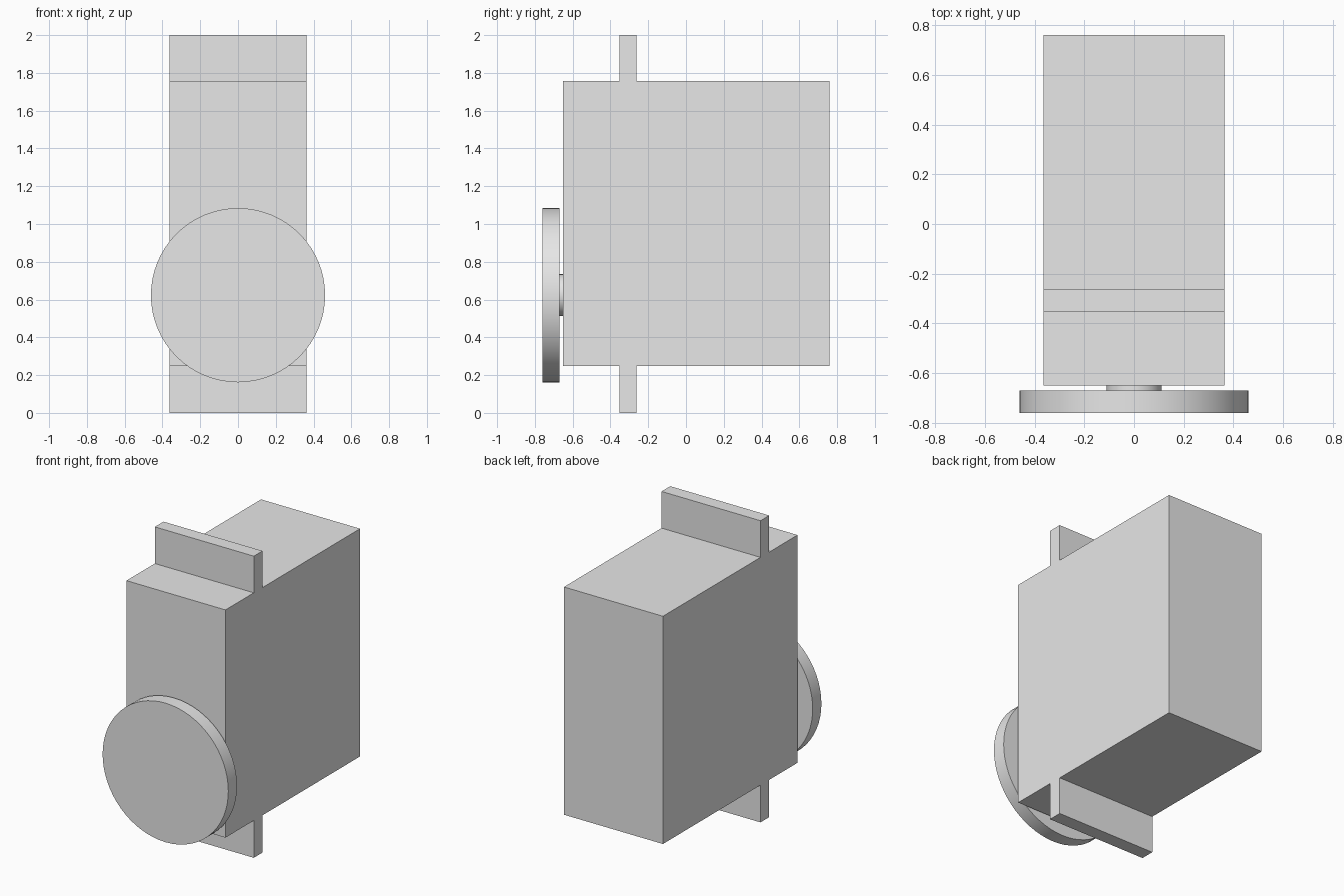
import bpy, bmesh, math
from mathutils import Matrix, Vector

cube = bpy.data.objects.get("Cube")
if cube:
    bpy.data.objects.remove(cube, do_unlink=True)

grey = bpy.data.materials.new("light grey")
grey.use_nodes = True
grey.diffuse_color = (0.8, 0.8, 0.8, 1)
grey.node_tree.nodes["Principled BSDF"].inputs["Base Color"].default_value = (0.8, 0.8, 0.8, 1)


def finish(name, bm):
    bmesh.ops.recalc_face_normals(bm, faces=bm.faces)
    mesh = bpy.data.meshes.new(name)
    bm.to_mesh(mesh)
    bm.free()
    mesh.materials.append(grey)
    obj = bpy.data.objects.new(name, mesh)
    bpy.context.collection.objects.link(obj)
    return obj


def disc(name, radius, y_front, y_back, z, sides=64):
    """Cylinder lying along y, smooth around its rim."""
    bm = bmesh.new()
    place = Matrix.Translation((0, (y_front + y_back) / 2, z)) @ Matrix.Rotation(math.pi / 2, 4, "X")
    bmesh.ops.create_cone(bm, cap_ends=True, segments=sides, radius1=radius, radius2=radius,
                          depth=y_back - y_front, matrix=place)
    obj = finish(name, bm)
    bpy.ops.object.select_all(action="DESELECT")
    obj.select_set(True)
    bpy.context.view_layer.objects.active = obj
    bpy.ops.object.shade_smooth_by_angle(angle=math.radians(30))


# Motor case with mounting tabs: one side profile extruded across the width
half_width = 0.363
front, back, bottom, top = -0.65, 0.76, 0.247, 1.757
tab_front, tab_back = -0.353, -0.262
upper = [(back, top), (tab_back, top), (tab_back, 2), (tab_front, 2), (tab_front, top), (front, top)]
lower = [(front, bottom), (tab_front, bottom), (tab_front, 0), (tab_back, 0), (tab_back, bottom), (back, bottom)]
bm = bmesh.new()
side = bm.faces.new([bm.verts.new((-half_width, y, z)) for y, z in upper + lower])
swept = bmesh.ops.extrude_face_region(bm, geom=[side], use_keep_orig=True)["geom"]
bmesh.ops.translate(bm, vec=Vector((2 * half_width, 0, 0)),
                    verts=[v for v in swept if isinstance(v, bmesh.types.BMVert)])
finish("case_with_mounting_tabs", bm)

# Output shaft and round horn on the front
axis_z = 0.623
disc("output_shaft", 0.111, -0.69, front + 0.01, axis_z)
disc("round_horn", 0.461, -0.76, -0.669, axis_z)
